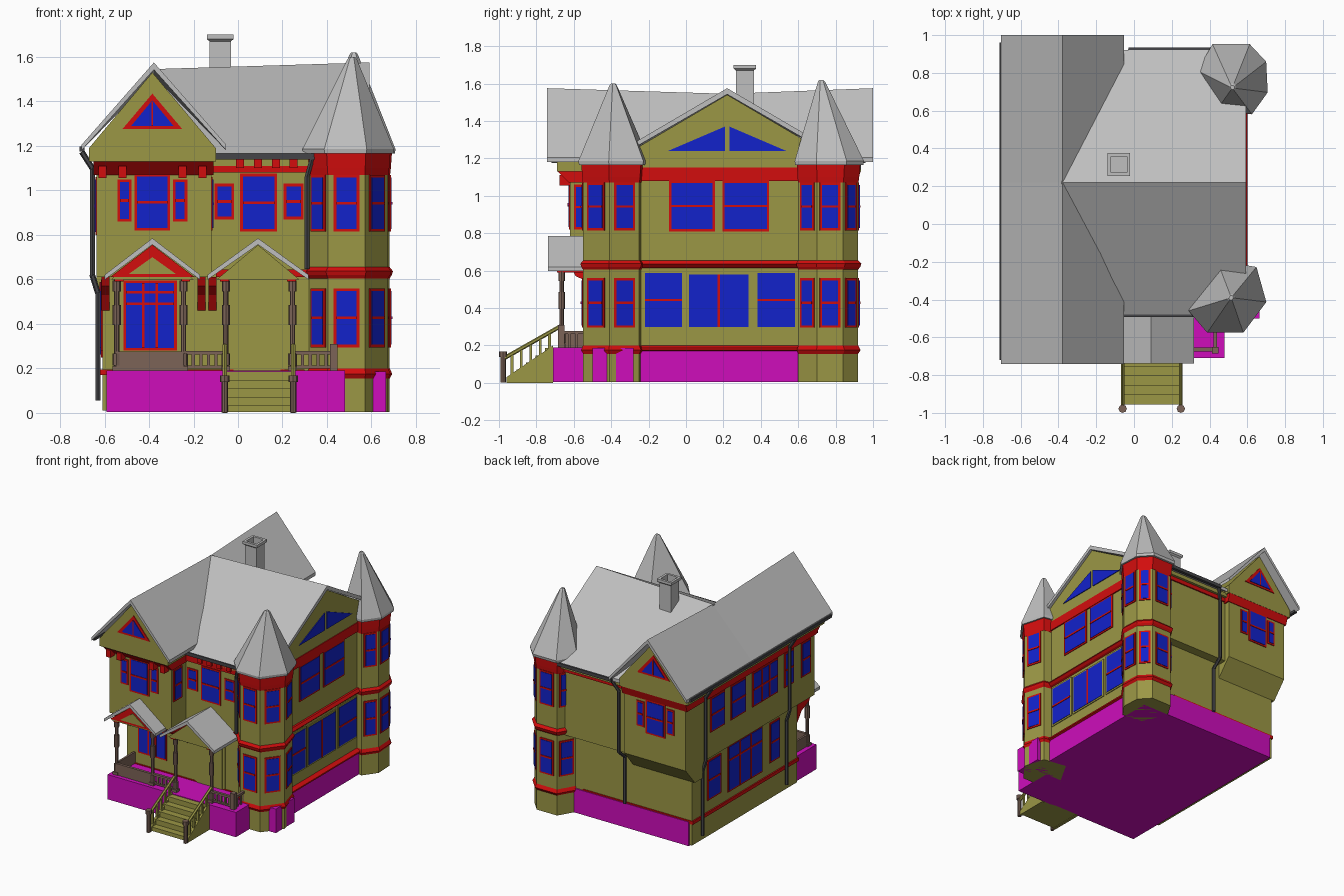
import bpy, bmesh, math
from mathutils import Vector, Matrix

if "Cube" in bpy.data.objects:
    bpy.data.objects.remove(bpy.data.objects["Cube"])

COL = {"olive": (0.33, 0.31, 0.06), "red": (0.65, 0.004, 0.004), "blue": (0.006, 0.016, 0.6),
       "magenta": (0.62, 0.004, 0.5), "roof_gray": (0.52, 0.52, 0.52),
       "dark_gray": (0.06, 0.06, 0.065), "brown": (0.2, 0.125, 0.095)}
MATS = {}
for n, c in COL.items():
    MATS[n] = bpy.data.materials.new(n)
    MATS[n].diffuse_color = (*c, 1)

PARTS = {}


def bm_of(name, mat):
    """One mesh per named part; geometry is collected, then built at the end."""
    if name not in PARTS:
        PARTS[name] = (bmesh.new(), mat)
    return PARTS[name][0]


def loft(name, mat, rings):
    bm = bm_of(name, mat)
    vs = [[bm.verts.new(p) for p in r] for r in rings]
    n = len(vs[0])
    for a, b in zip(vs, vs[1:]):
        for i in range(n):
            bm.faces.new((a[i], a[(i + 1) % n], b[(i + 1) % n], b[i]))
    bm.faces.new(vs[0])
    bm.faces.new(vs[-1])


def box(name, mat, x0, x1, y0, y1, z0, z1):
    loft(name, mat, [[(x0, y0, z), (x1, y0, z), (x1, y1, z), (x0, y1, z)] for z in (z0, z1)])


def prism_y(name, mat, pts, y0, y1):
    loft(name, mat, [[(x, y, z) for x, z in pts] for y in (y0, y1)])


def prism_x(name, mat, pts, x0, x1):
    loft(name, mat, [[(x, y, z) for y, z in pts] for x in (x0, x1)])


def pipe(name, mat, pts, r, sides=6):
    bm = bm_of(name, mat)
    for a, b in zip(pts, pts[1:]):
        a, b = Vector(a), Vector(b)
        m = Matrix.Translation((a + b) / 2) @ (b - a).to_track_quat('Z', 'Y').to_matrix().to_4x4()
        bmesh.ops.create_cone(bm, cap_ends=True, segments=sides, radius1=r, radius2=r,
                              depth=(b - a).length + r * 0.6, matrix=m)


def plate(name, mat, o, d, pts, d0, d1):
    """Flat shape (u, z) on the wall through o running along d; outward is to the right of d."""
    loft(name, mat, [[(o[0] + d[0] * u + d[1] * t, o[1] + d[1] * u - d[0] * t, z) for u, z in pts]
                     for t in (d0, d1)])


def rect(u0, u1, z0, z1):
    return [(u0, z0), (u1, z0), (u1, z1), (u0, z1)]


def window(o, d, u0, u1, z0, z1, rails=(0.5,), stiles=(), f=0.012, frame="red"):
    plate("window_frames_" + frame, frame, o, d, rect(u0, u1, z0, z1), -0.002, 0.006)
    a0, a1, b0, b1 = u0 + f, u1 - f, z0 + f, z1 - f
    plate("window_glass", "blue", o, d, rect(a0, a1, b0, b1), 0.001, 0.009)
    for r in rails:
        z = b0 + (b1 - b0) * r
        plate("window_rails", "red", o, d, rect(a0, a1, z - .006, z + .006), 0.006, 0.013)
    for s in stiles:
        u = a0 + (a1 - a0) * s
        plate("window_rails", "red", o, d, rect(u - .006, u + .006, b0, b1), 0.006, 0.013)


def chevron(name, stations, c, h, eave, t, axis):
    """Two-sided roof; stations are (position along the ridge, ridge height)."""
    rings = []
    for s, r in stations:
        prof = [(-h, eave), (0, r), (h, eave), (h, eave - t), (0, r - 1.3 * t), (-h, eave - t)]
        rings.append([(c + p, s, z) if axis == 'y' else (s, c + p, z) for p, z in prof])
    loft(name, "roof_gray", rings)


F, R, B, L = (1, 0), (0, 1), (-1, 0), (0, -1)   # wall directions: front, right, back, left

# foundation and porch base
box("foundation", "magenta", -.59, .585, -.40, .81, .004, .185)
box("porch_base", "magenta", -.59, .48, -.71, -.40, .004, .19)
box("turret_footing", "magenta", .59, .665, -.50, -.28, .004, .185)

# lower storey, cross wing, left wing with overhanging upper storey
box("lower_storey", "olive", -.61, .57, -.45, .80, .01, .62)
box("cross_wing_upper", "olive", -.30, .57, -.45, .87, .60, 1.14)
prism_x("left_wing_upper", "olive", [(-.62, .61), (-.62, 1.14), (.91, 1.14), (.91, .62), (.80, .49), (.70, .49),
                                     (.70, .61)], -.635, -.12)
prism_y("left_wing_gable", "olive", [(-.67, 1.13), (-.10, 1.13), (-.10, 1.19), (-.385, 1.53), (-.67, 1.19)], -.69, .935)
prism_x("cross_wing_gable", "olive", [(-.46, 1.11), (.90, 1.11), (.90, 1.14), (.22, 1.54), (-.46, 1.14)], -.3, .575)

# main roofs, with the ridges dipping where they meet
chevron("left_wing_roof", [(-.742, 1.575), (.22, 1.545), (1.0, 1.575)], -.378, .325, 1.205, .025, 'y')
chevron("cross_wing_roof", [(-.385, 1.545), (.592, 1.575)], .22, .70, 1.165, .025, 'x')

# red frieze, belts and base bands
prism_x("frieze", "red", [(-.625, 1.07), (-.69, 1.135), (.935, 1.135), (.915, 1.07)], -.65, -.11)
box("frieze", "red", -.12, .58, -.46, .88, 1.08, 1.15)
prism_y("belt", "red", [(.56, .61), (.585, .62), (.60, .635), (.585, .655), (.56, .655)], -.27, .62)
box("belt", "red", -.1, .57, -.46, -.44, .61, .645)
prism_y("base_band", "red", [(.56, .16), (.60, .175), (.60, .185), (.57, .20), (.56, .20)], -.27, .62)
box("base_band", "red", -.62, .3, -.458, .805, .17, .195)

# eave brackets and the big brackets under the overhang
for x in (-.61, -.52, -.25, -.16):
    box("eave_brackets", "red", x - .018, x + .018, -.675, -.62, 1.055, 1.11)
for x in (.01, .09, .17, .25):
    box("eave_brackets", "red", x - .018, x + .018, -.475, -.45, 1.10, 1.145)
for x in (-.595, -.165, -.115):
    prism_x("overhang_brackets", "red", [(-.45, .46), (-.45, .61), (-.61, .61), (-.59, .57), (-.5, .53)],
            x - .018, x + .018)

# corner turrets: base outline, belts, roof and windows on the outer sides
FRONT_T = [(.32, -.45), (.405, -.55), (.57, -.55), (.675, -.41), (.63, -.25), (.45, -.22)]
BACK_T = [(.45, .62), (.61, .60), (.682, .70), (.675, .84), (.60, .92), (.43, .92), (.36, .80)]
for tag, poly, c, apex, sides in (("front", FRONT_T, (.515, -.39), 1.60, (0, 1, 2, 3)),
                                  ("back", BACK_T, (.52, .72), 1.62, (1, 2, 3, 4, 5))):
    def rings(*zs):
        return [[(c[0] + (x - c[0]) * s, c[1] + (y - c[1]) * s, z) for x, y in poly] for z, s in zs]
    loft(tag + "_turret", "olive", rings((.004, 1), (1.16, 1)))
    loft(tag + "_turret_belts", "red", rings((.605, 1), (.62, 1.06), (.637, 1.09), (.655, 1.0)))
    loft(tag + "_turret_belts", "red", rings((.155, 1), (.175, 1.07), (.20, 1.0)))
    loft(tag + "_turret_belts", "red", rings((1.07, 1.01), (1.10, 1.03), (1.165, 1.06)))
    loft(tag + "_turret_roof", "roof_gray", rings((1.165, 1.14), (1.185, 1.16), (apex - .01, .12), (apex, .07)))
    for i in sides:
        p, q = Vector(poly[i]), Vector(poly[(i + 1) % len(poly)])
        ln = (q - p).length
        d = (q - p) / ln
        w = min(ln - .03, .115) / 2
        for z0, z1 in ((.295, .56), (.815, 1.07)):
            window(p, d, ln / 2 - w, ln / 2 + w, z0, z1)

# left wing gable ends: window groups and gable triangles
for d, y, s in ((F, -.62, 1), (B, .91, -1)):
    m = -.385 * s
    window((0, y), d, m - .08, m + .08, .82, 1.075)
    for k in (-1, 1):
        window((0, y), d, m + k * .125 - .032, m + k * .125 + .032, .86, 1.05)
    g = (0, -.69 if s == 1 else .935)
    plate("gable_window_frame", "red", g, d, [(m - .135, 1.275), (m + .135, 1.275), (m, 1.435)], -.002, .005)
    plate("window_glass", "blue", g, d, [(m - .095, 1.29), (m + .095, 1.29), (m, 1.405)], 0, .009)
    plate("window_rails", "red", g, d, rect(m - .004, m + .004, 1.29, 1.40), .005, .012)

# front windows and door
FW = (0, -.45)
window(FW, F, .01, .175, .815, 1.075)
window(FW, F, -.105, -.018, .87, 1.03)
window(FW, F, .205, .295, .87, 1.03)
window(FW, F, -.515, -.275, .28, .595, rails=(.68, .86), stiles=(.36, .64))
plate("door_frame", "olive", FW, F, rect(-.04, .21, .19, .60), 0, .006)
plate("door", "olive", FW, F, rect(-.02, .19, .19, .58), 0, .012)
window((-.12, 0), R, -.60, -.50, .82, 1.06)

# right wall windows and gable half-triangles
RW = (.57, 0)
window(RW, R, -.23, -.01, .285, .60, frame="olive")
window(RW, R, .005, .345, .285, .59, rails=(), stiles=(.5,), frame="olive")
window(RW, R, .37, .595, .285, .60, frame="olive")
window(RW, R, -.09, .155, .81, 1.08)
window(RW, R, .195, .445, .81, 1.08)
for k in (-1, 1):
    plate("window_glass", "blue", (.575, 0), R, [(.22 + k * .012, 1.24), (.22 + k * .315, 1.24), (.22 + k * .012, 1.37)],
          -.002, .006)

# left wall windows, upper and lower
for a, b in ((.45, .62), (.20, .38), (-.37, -.26), (-.57, -.46)):
    window((-.635, 0), L, -b, -a, .80, 1.06)
window((-.635, 0), L, -.12, .18, .80, 1.06, stiles=(.33, .67))
window((-.61, 0), L, -.62, -.46, .28, .58)
window((-.61, 0), L, -.38, .03, .25, .60, rails=(.7,), stiles=(.33, .67))
window((-.61, 0), L, .12, .24, .28, .58)

# porch roofs with gable infill, beams
for tag, c, h in (("left", -.385, .215), ("right", .09, .228)):
    chevron(tag + "_porch_roof", [(-.738, .785), (-.45, .785)], c, h, .62, .022, 'y')
    prism_y("porch_gables", "olive", [(c - .185, .60), (c + .185, .60), (c, .755)], -.695, -.46)
    for k in (-1, 1):
        x = c + k * .15
        box("porch_beams", "red", x - .02, x + .02, -.69, -.46, .59, .612)
plate("porch_gable_trim", "red", (0, -.695), F, [(-.575, .61), (-.195, .61), (-.385, .755)], 0, .005)
plate("porch_gables", "olive", (0, -.695), F, [(-.49, .625), (-.28, .625), (-.385, .70)], 0, .009)

# porch posts with turned collars
for x in (-.545, -.245, -.055, .245):
    pipe("porch_posts", "brown", [(x, -.665, .19), (x, -.665, .60)], .012, 8)
    for z, r in ((.24, .02), (.42, .018), (.46, .018), (.57, .018)):
        pipe("porch_posts", "brown", [(x, -.665, z - .02), (x, -.665, z + .02)], r, 8)
    box("porch_posts", "brown", x - .02, x + .02, -.685, -.645, .19, .21)

# porch railings: solid panel at the left, balusters elsewhere
box("porch_panel", "brown", -.545, -.245, -.68, -.66, .19, .275)
box("porch_panel", "brown", -.555, -.54, -.67, -.45, .19, .275)
for x0, x1 in ((-.235, -.065), (.255, .43)):
    box("porch_rail", "brown", x0, x1, -.675, -.655, .262, .278)
    box("porch_rail", "brown", x0, x1, -.675, -.655, .20, .212)
    for i in range(1, 5):
        x = x0 + (x1 - x0) * i / 5
        box("porch_rail", "brown", x - .007, x + .007, -.672, -.658, .20, .27)
box("porch_rail", "brown", .42, .44, -.665, -.50, .262, .278)
for i in range(4):
    box("porch_rail", "brown", .424, .436, -.63 + i * .04, -.618 + i * .04, .19, .27)
box("porch_corner_post", "brown", .413, .447, -.685, -.65, .19, .31)

# front stairs with railings and newel posts
for i in range(5):
    box("stairs", "olive", -.06, .245, -.955 + i * .05, -.70, .004, .038 * (i + 1) - .005)
for x in (-.06, .248):
    prism_x("stair_stringers", "olive", [(-.96, .0), (-.96, .03), (-.71, .20), (-.71, .0)], x - .01, x + .01)
    pipe("stair_handrails", "olive", [(x, -.975, .13), (x, -.675, .30)], .011)
    for i in range(5):
        y = -.93 + i * .05
        box("stair_balusters", "olive", x - .007, x + .007, y - .007, y + .007, .03, .155 + i * .0285)
    pipe("newel_posts", "brown", [(x, -.978, .006), (x, -.978, .145)], .015, 8)
    pipe("newel_posts", "brown", [(x, -.978, .145), (x, -.978, .162)], .022, 8)

# chimney with a flared, hollow cap
sq = lambda h, z: [(-.08 + a * h, .315 + b * h, z) for a, b in ((-1, -1), (1, -1), (1, 1), (-1, 1))]
loft("chimney", "roof_gray", [sq(.048, 1.45), sq(.048, 1.67), sq(.06, 1.68), sq(.06, 1.70), sq(.042, 1.70), sq(.042, 1.64)])

# gutters and downspouts
box("gutters", "dark_gray", -.712, -.69, -.72, .96, 1.175, 1.197)
box("gutters", "dark_gray", -.10, .345, -.492, -.47, 1.14, 1.165)
box("gutters", "dark_gray", -.03, .42, .912, .935, 1.14, 1.165)
for y in (-.30, .70):
    pipe("downspouts", "dark_gray", [(-.70, y, 1.17), (-.655, y, 1.10), (-.655, y, .62), (-.63, y, .54), (-.63, y, .06)], .013)
pipe("downspouts", "dark_gray", [(.335, -.48, 1.15), (.31, -.465, 1.06), (.31, -.465, .65)], .012)
pipe("downspouts", "dark_gray", [(-.02, .92, 1.15), (-.06, .885, 1.06), (-.06, .885, .60), (-.06, .815, .54),
                                 (-.06, .815, .19)], .012)

# build every collected part
for name, (bm, mat) in PARTS.items():
    bmesh.ops.recalc_face_normals(bm, faces=bm.faces)
    me = bpy.data.meshes.new(name)
    bm.to_mesh(me)
    bm.free()
    me.materials.append(MATS[mat])
    bpy.context.scene.collection.objects.link(bpy.data.objects.new(name, me))

for m in bpy.data.materials:
    if m.users and not m.is_grease_pencil:
        m.use_nodes = True
        m.node_tree.nodes["Principled BSDF"].inputs["Base Color"].default_value = m.diffuse_color
